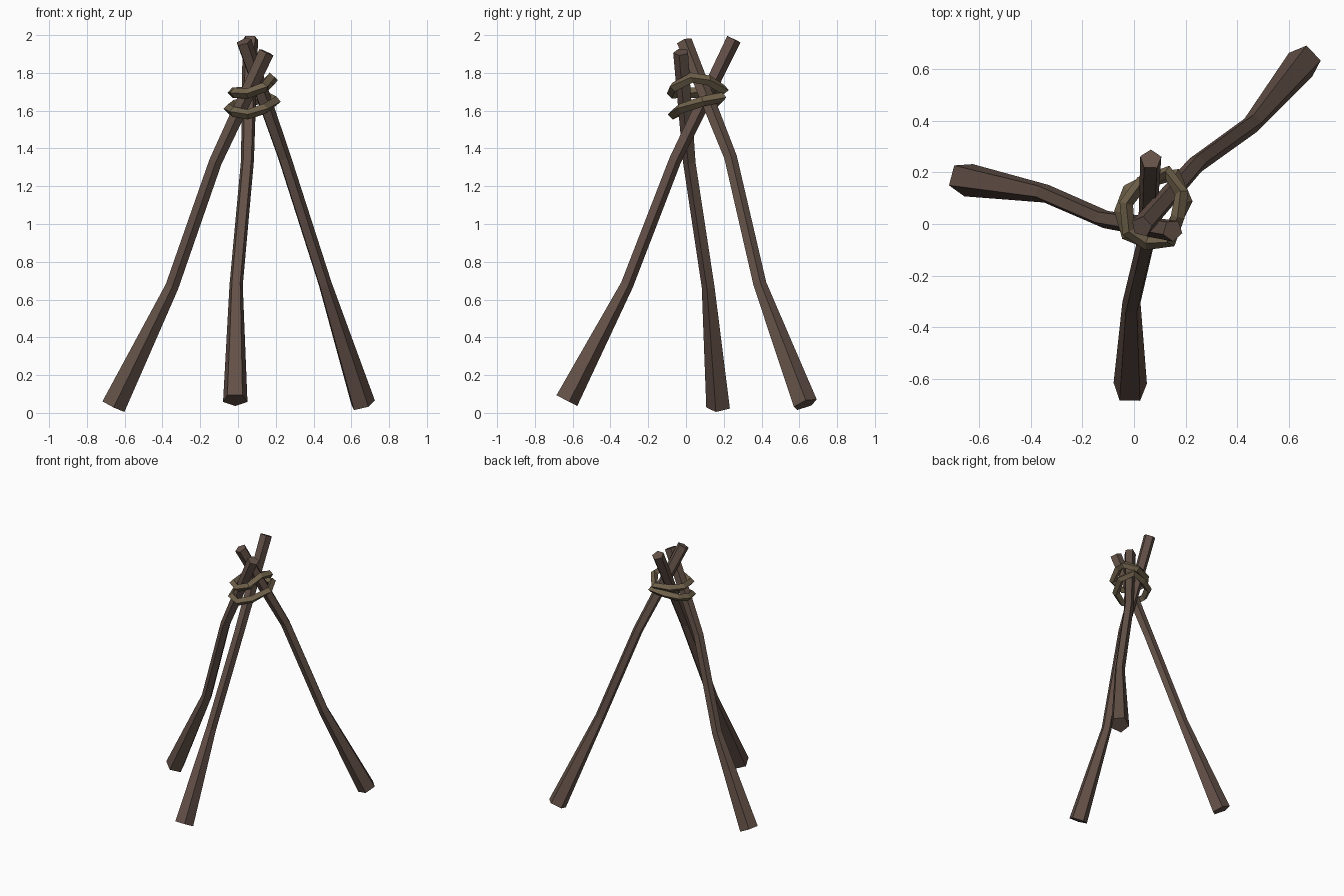
import bpy, bmesh, math
from mathutils import Vector

if "Cube" in bpy.data.objects:
    bpy.data.objects.remove(bpy.data.objects["Cube"])


def material(name, colour):
    m = bpy.data.materials.new(name)
    m.diffuse_color = (*colour, 1)
    m.use_nodes = True
    m.node_tree.nodes["Principled BSDF"].inputs["Base Color"].default_value = m.diffuse_color
    return m


wood = material("dark_wood", (0.125, 0.082, 0.064))
rope = material("rope", (0.16, 0.12, 0.07))


def tube(name, path, radii, sides, facing, mat, closed=False):
    """Sweep a polygon along a path; facing(p) gives the direction of its first corner."""
    pts = [Vector(p) for p in path]
    n = len(pts)
    bm = bmesh.new()
    rings = []
    for i, p in enumerate(pts):
        if closed:
            t = pts[(i + 1) % n] - pts[i - 1]
        else:
            t = Vector()
            if i > 0:
                t += (p - pts[i - 1]).normalized()
            if i < n - 1:
                t += (pts[i + 1] - p).normalized()
        t.normalize()
        u = facing(p)
        u = (u - t * u.dot(t)).normalized()
        v = t.cross(u)
        angles = [2 * math.pi * k / sides for k in range(sides)]
        rings.append([bm.verts.new(p + radii[i] * (u * math.cos(a) + v * math.sin(a)))
                      for a in angles])
    for i in range(n if closed else n - 1):
        a, b = rings[i], rings[(i + 1) % n]
        for k in range(sides):
            j = (k + 1) % sides
            bm.faces.new((a[k], a[j], b[j], b[k]))
    if not closed:
        bm.faces.new(rings[0])
        bm.faces.new(rings[-1])
    bmesh.ops.recalc_face_normals(bm, faces=bm.faces)
    me = bpy.data.meshes.new(name)
    bm.to_mesh(me)
    bm.free()
    me.materials.append(mat)
    ob = bpy.data.objects.new(name, me)
    bpy.context.collection.objects.link(ob)


# Three crooked five-sided poles, one corner facing inward
poles = {
    "left_pole": [(-0.66, 0.175, 0.035), (-0.35, 0.12, 0.67), (-0.12, 0.02, 1.33), (0.15, -0.025, 1.91)],
    "front_pole": [(-0.015, -0.636, 0.068), (-0.01, -0.315, 0.68), (0.05, -0.06, 1.34), (0.065, 0.25, 1.98)],
    "right_pole": [(0.66, 0.63, 0.045), (0.46, 0.39, 0.68), (0.245, 0.235, 1.35), (0.03, -0.01, 1.965)],
}
for name, path in poles.items():
    inward = Vector((-path[0][0], -path[0][1], 0))
    tube(name, path, (0.068, 0.037, 0.036, 0.043), 5, lambda p, d=inward: d, wood)

# Two uneven rope lashings around the crossing
centre = Vector((0.07, 0.065, 0))


def outward(p):
    return Vector((p.x - centre.x, p.y - centre.y, 0))


lower = [(0.05, -0.07, 1.58), (0.14, -0.03, 1.61), (0.2, 0.09, 1.65), (0.16, 0.19, 1.67),
         (0.06, 0.17, 1.65), (-0.02, 0.13, 1.63), (-0.05, 0.05, 1.61), (-0.025, -0.04, 1.595)]
upper = [(0.05, -0.075, 1.69), (0.14, -0.065, 1.725), (0.17, 0.03, 1.775), (0.185, 0.12, 1.76),
         (0.13, 0.2, 1.71), (0.03, 0.16, 1.7), (-0.03, 0.08, 1.695), (-0.02, -0.03, 1.695)]
for name, path in (("lower_lashing", lower), ("upper_lashing", upper)):
    tube(name, path, [0.027] * 8, 4, outward, rope, closed=True)
